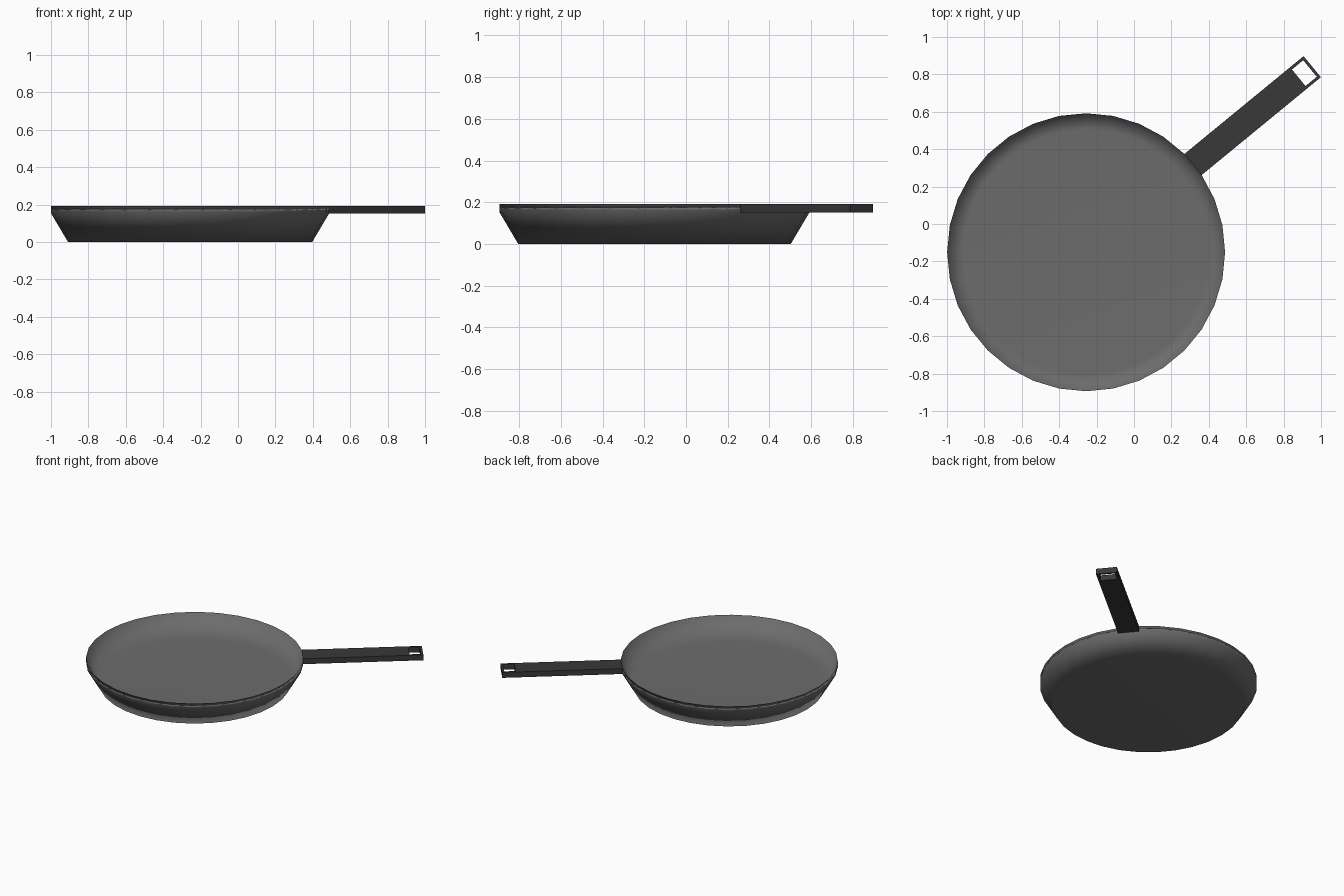
import bpy, bmesh, math
from mathutils import Matrix

if "Cube" in bpy.data.objects:
    bpy.data.objects.remove(bpy.data.objects["Cube"])

SIDES = 32
R_RIM, R_BASE, R_FLOOR = 0.743, 0.653, 0.657
Z_BAND, Z_TOP, Z_FLOOR = 0.152, 0.193, 0.034
CENTRE = (-0.256, -0.151, 0)
TIP = 1.564                      # pan centre to handle tip
FRAME, SLOT = 0.022, 0.109       # hole border, length of the pierced end


def make_object(name, bm, shade):
    mesh = bpy.data.meshes.new(name)
    bm.to_mesh(mesh)
    bm.free()
    obj = bpy.data.objects.new(name, mesh)
    obj.location = CENTRE
    bpy.context.collection.objects.link(obj)
    mat = bpy.data.materials.new(name + "_grey")
    mat.diffuse_color = (shade, shade, shade, 1)
    mat.use_nodes = True
    mat.node_tree.nodes["Principled BSDF"].inputs["Base Color"].default_value = mat.diffuse_color
    mesh.materials.append(mat)
    return obj


# Pan bowl: base, sloping wall, upright rim band, then inner wall and floor
bm = bmesh.new()
rings = []
for r, z in [(R_BASE, 0), (R_RIM, Z_BAND), (R_RIM, Z_TOP), (R_FLOOR, Z_FLOOR)]:
    rings.append([bm.verts.new((r * math.cos(math.tau * i / SIDES),
                                r * math.sin(math.tau * i / SIDES), z))
                  for i in range(SIDES)])
bm.faces.new(rings[0][::-1])
bm.faces.new(rings[-1])
for low, high in zip(rings, rings[1:]):
    for i in range(SIDES):
        j = (i + 1) % SIDES
        bm.faces.new((low[i], low[j], high[j], high[i]))
for f in bm.faces:
    f.smooth = True
bowl = make_object("pan_bowl", bm, 0.15)
# Area-weighted normals keep the floor flat while the walls blend softly
bowl.modifiers.new("soft_walls", 'WEIGHTED_NORMAL')

# Handle: extruded outwards from one facet of the rim band
half_step = math.pi / SIDES
x0, half_w = R_RIM * math.cos(half_step), R_RIM * math.sin(half_step)
bm = bmesh.new()
face = bm.faces.new([bm.verts.new((x0, y, z)) for y, z in
                     [(-half_w, Z_BAND), (half_w, Z_BAND),
                      (half_w, Z_TOP), (-half_w, Z_TOP)]])
for x in (TIP - SLOT, TIP):
    new = bmesh.ops.extrude_face_region(bm, geom=[face])["geom"]
    old, face = face, next(g for g in new if isinstance(g, bmesh.types.BMFace))
    bm.faces.remove(old)
    for v in face.verts:
        v.co.x = x

# Hanging hole: inset the end section above and below, then join through
bm.normal_update()
ends = [f for f in bm.faces if abs(f.normal.z) > 0.9
        and f.calc_center_median().x > TIP - SLOT]
bmesh.ops.inset_individual(bm, faces=ends, thickness=FRAME)
edges = [e for f in ends for e in f.edges]
bmesh.ops.delete(bm, geom=ends, context='FACES_ONLY')
bmesh.ops.bridge_loops(bm, edges=edges)
bmesh.ops.recalc_face_normals(bm, faces=bm.faces)
bm.transform(Matrix.Rotation(7 * half_step, 4, 'Z'))
make_object("handle", bm, 0.04)
